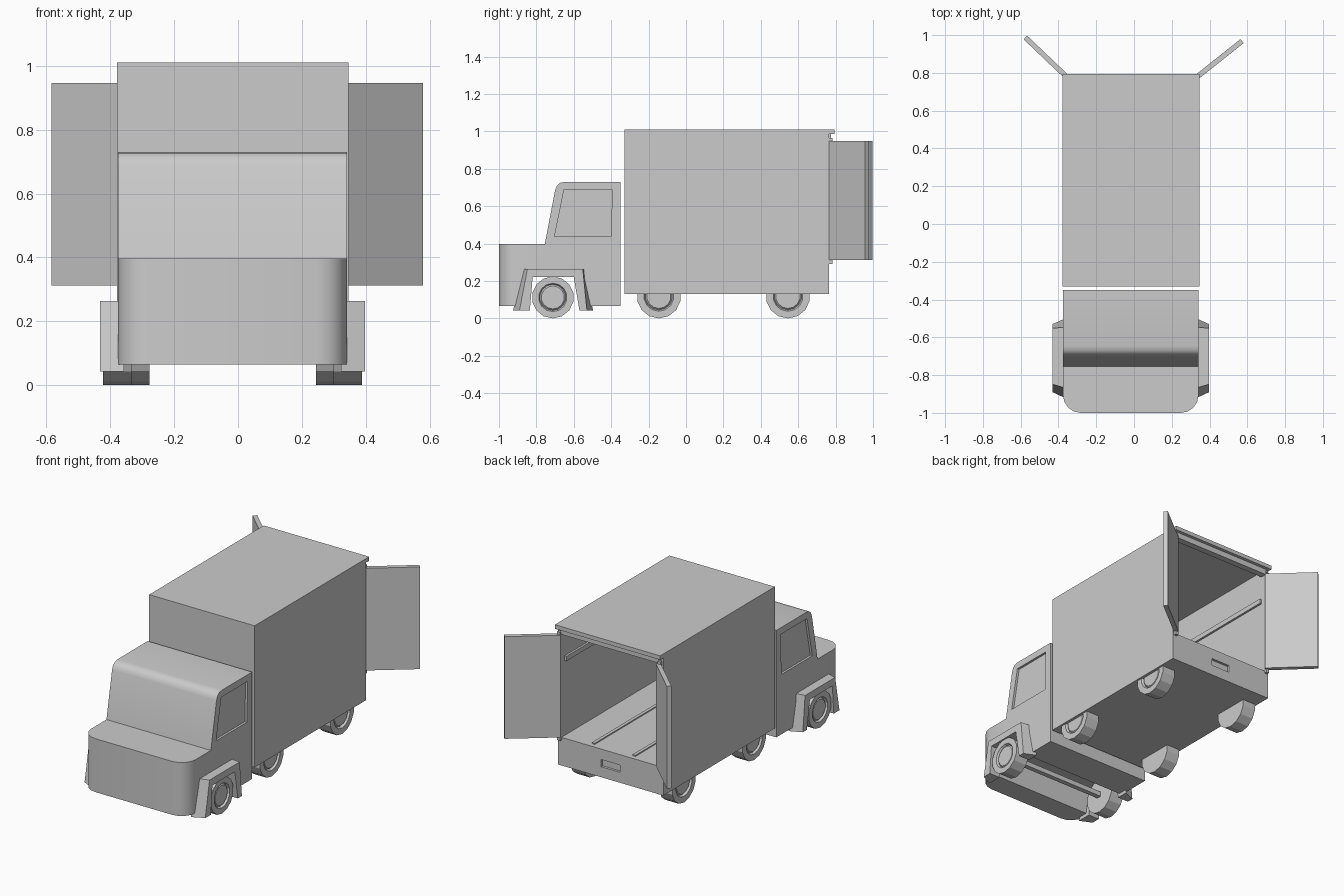
import bpy, bmesh, math
from mathutils import Vector

if "Cube" in bpy.data.objects:
    bpy.data.objects.remove(bpy.data.objects["Cube"])

CX = -0.017  # the body's centre line


def finish(name, bm, smooth=None):
    bmesh.ops.recalc_face_normals(bm, faces=bm.faces[:])
    me = bpy.data.meshes.new(name)
    bm.to_mesh(me)
    bm.free()
    ob = bpy.data.objects.new(name, me)
    bpy.context.collection.objects.link(ob)
    if smooth:
        bpy.ops.object.select_all(action='DESELECT')
        bpy.context.view_layer.objects.active = ob
        ob.select_set(True)
        bpy.ops.object.shade_smooth_by_angle(angle=math.radians(smooth))
    return ob


def box(name, x0, x1, y0, y1, z0, z1):
    bm = bmesh.new()
    bmesh.ops.create_cube(bm, size=1)
    for v in bm.verts:
        v.co = ((x0 + x1) / 2 + v.co.x * (x1 - x0),
                (y0 + y1) / 2 + v.co.y * (y1 - y0),
                (z0 + z1) / 2 + v.co.z * (z1 - z0))
    return finish(name, bm)


def loft_x(prof_a, xa, prof_b, xb):
    """Solid between two (y, z) profiles lying at x = xa and x = xb."""
    bm = bmesh.new()
    a = [bm.verts.new((xa, y, z)) for y, z in prof_a]
    b = [bm.verts.new((xb, y, z)) for y, z in prof_b]
    bm.faces.new(a)
    bm.faces.new(b[::-1])
    n = len(a)
    for i in range(n):
        j = (i + 1) % n
        bm.faces.new((a[i], b[i], b[j], a[j]))
    return bm


def cut(target, cutter):
    m = target.modifiers.new("cut", 'BOOLEAN')
    m.object = cutter
    m.operation = 'DIFFERENCE'
    m.solver = 'EXACT'
    cutter.hide_render = True
    cutter.hide_set(True)


# Cab: side profile with an open wheel channel, front corners rounded
cab_prof = [(-1, .065), (-1, .397), (-.755, .397), (-.70, .685), (-.69, .71),
            (-.672, .725), (-.645, .73), (-.35, .73), (-.35, .065),
            (-.56, .065), (-.59, .22), (-.83, .22), (-.86, .065)]
bm = loft_x(cab_prof, CX - .359, cab_prof, CX + .359)
corner = [e for e in bm.edges if all(v.co.y < -.99 for v in e.verts)
          and abs(e.verts[0].co.x - e.verts[1].co.x) < .01]
bmesh.ops.bevel(bm, geom=corner, offset=.095, segments=4, profile=.5,
                affect='EDGES')
cab = finish("cab", bm, 35)

# Recessed side windows
win = [(-.703, .437), (-.652, .688), (-.395, .688), (-.40, .437)]
for side, s in (("left", -1), ("right", 1)):
    bm = loft_x(win, CX + s * .345, win, CX + s * .40)
    cut(cab, finish("window_cutter_" + side, bm))

# Angular fenders, narrower on the outer face
inner = [(-.57, .043), (-.60, .22), (-.82, .22), (-.835, .043)]
wide = [(-.925, .043), (-.87, .263), (-.545, .263), (-.497, .043)] + inner
slim = [(-.89, .043), (-.848, .263), (-.552, .263), (-.53, .043)] + inner
for side, s in (("left", -1), ("right", 1)):
    finish("fender_" + side, loft_x(wide, CX + s * .34, slim, CX + s * .415))


# Wheels: lathed rings with a dished hub
def wheel(name, y, r, x_in, s):
    n, w = 14, .09
    rings = [(0, 0), (r, 0), (r, w), (r * .68, w), (r * .62, w - .014),
             (r * .55, w - .006), (0, w - .006)]
    bm = bmesh.new()
    vs = [bm.verts.new((CX + s * (x_in + x), y, r + ri)) for ri, x in rings]
    edges = [bm.edges.new(p) for p in zip(vs, vs[1:])]
    bmesh.ops.spin(bm, geom=vs + edges, cent=(0, y, r), axis=(1, 0, 0),
                   angle=2 * math.pi, steps=n)
    bmesh.ops.remove_doubles(bm, verts=bm.verts[:], dist=.0005)
    finish(name, bm)


for side, s in (("left", -1), ("right", 1)):
    wheel("front_wheel_" + side, -.712, .112, .316, s)
    wheel("middle_wheel_" + side, -.145, .118, .261, s)
    wheel("rear_wheel_" + side, .545, .118, .261, s)
box("front_axle", CX - .32, CX + .32, -.73, -.70, .10, .13)

# Cargo box: floor, walls, roof and rear header
L, R = CX - .3625, CX + .3625
floor = box("cargo_floor", L, R, -.33, .765, .13, .305)
cut(floor, box("plate_slot_cutter", CX - .065, CX + .065, .75, .80, .195, .24))
box("cargo_front_wall", L, R, -.33, -.305, .305, .985)
box("cargo_roof", L, R, -.33, .795, .985, 1.01)
box("rear_header", L + .025, R - .025, .735, .775, .95, .985)
for side, s in (("left", -1), ("right", 1)):
    def sbox(name, a, b, *yz):
        x = sorted((CX + s * a, CX + s * b))
        box(name + "_" + side, *x, *yz)
    sbox("cargo_wall", .338, .3625, -.305, .765, .305, .985)
    sbox("inner_rail", .325, .338, -.305, .735, .77, .80)
    sbox("floor_strip", .13, .15, -.305, .735, .305, .312)
    sbox("hinge_post", .335, .355, .765, .782, .29, .965)

# Open rear doors
for side, h, t in (("left", (-.35, .773), (-.575, .987)),
                   ("right", (.325, .772), (.572, .968))):
    h, t = Vector(h), Vector(t)
    d = t - h
    nrm = Vector((-d.y, d.x)).normalized() * .0135
    bm = bmesh.new()
    f = bm.faces.new([bm.verts.new((p.x, p.y, .312))
                      for p in (h - nrm, t - nrm, t + nrm, h + nrm)])
    ext = bmesh.ops.extrude_face_region(bm, geom=[f])["geom"]
    bmesh.ops.translate(bm, vec=(0, 0, .635), verts=[
        g for g in ext if isinstance(g, bmesh.types.BMVert)])
    finish("rear_door_" + side, bm)
